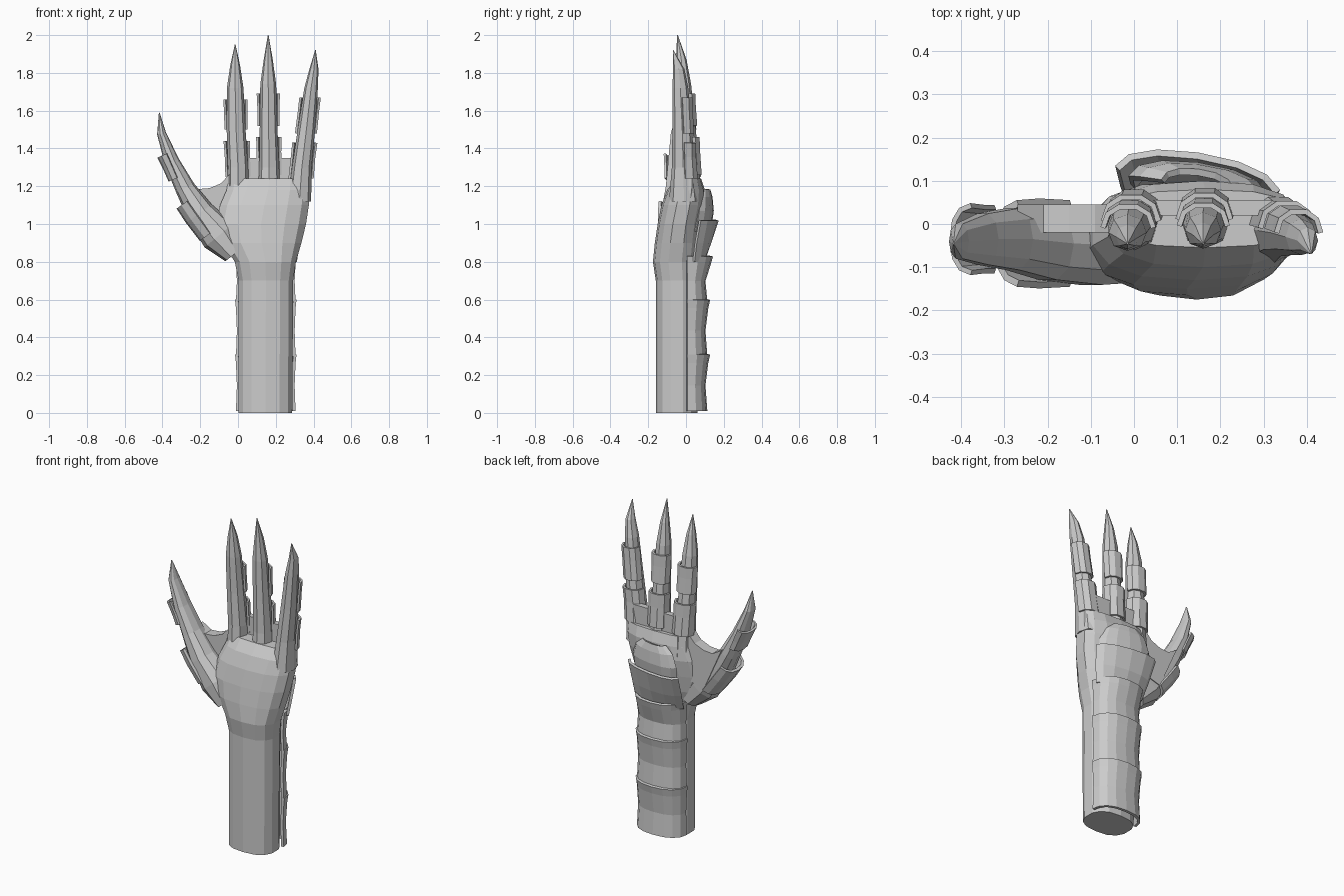
import bpy, bmesh
from math import cos, sin, radians, copysign
from mathutils import Vector

if "Cube" in bpy.data.objects:
    bpy.data.objects.remove(bpy.data.objects["Cube"], do_unlink=True)

grey = bpy.data.materials.new("plain_grey")
grey.use_nodes = True
grey.diffuse_color = (0.6, 0.6, 0.6, 1)
grey.node_tree.nodes["Principled BSDF"].inputs["Base Color"].default_value = (0.6, 0.6, 0.6, 1)


def finish(name, bm):
    bmesh.ops.recalc_face_normals(bm, faces=bm.faces)
    mesh = bpy.data.meshes.new(name)
    bm.to_mesh(mesh)
    bm.free()
    mesh.materials.append(grey)
    ob = bpy.data.objects.new(name, mesh)
    bpy.context.collection.objects.link(ob)
    return ob


def power(value, p):
    return copysign(abs(value) ** p, value)


def loft(name, rings, sides=10, p=1.0, shift=0.0):
    """Closed tube through rings of (centre, u axis, v axis)."""
    bm = bmesh.new()
    loops = []
    for c, u, v in rings:
        angles = [radians(360 * (i + shift) / sides) for i in range(sides)]
        loops.append([bm.verts.new(c + u * power(cos(a), p) + v * power(sin(a), p)) for a in angles])
    for a, b in zip(loops, loops[1:]):
        for i in range(sides):
            j = (i + 1) % sides
            bm.faces.new((a[i], a[j], b[j], b[i]))
    bm.faces.new(loops[0])
    bm.faces.new(loops[-1])
    return finish(name, bm)


def shell(name, rings, start, end, steps=6, thick=0.016, p=1.0):
    """Curved armour plate: an open arc swept through rings, then thickened."""
    bm = bmesh.new()
    loops = []
    for c, u, v in rings:
        angles = [radians(start + (end - start) * i / steps) for i in range(steps + 1)]
        loops.append([bm.verts.new(c + u * power(cos(a), p) + v * power(sin(a), p)) for a in angles])
    for a, b in zip(loops, loops[1:]):
        for i in range(steps):
            bm.faces.new((a[i], a[i + 1], b[i + 1], b[i]))
    ob = finish(name, bm)
    mod = ob.modifiers.new("thickness", "SOLIDIFY")
    mod.thickness = thick
    mod.offset = 0
    return ob


def slab(name, outline, y0, y1):
    """Front outline extruded along y."""
    bm = bmesh.new()
    face = bm.faces.new([bm.verts.new((x, y0, z)) for x, z in outline])
    new = bmesh.ops.extrude_face_region(bm, geom=[face])["geom"]
    bmesh.ops.translate(bm, verts=[g for g in new if isinstance(g, bmesh.types.BMVert)],
                        vec=(0, y1 - y0, 0))
    return finish(name, bm)


def flat_ring(z, x0, x1, y0, y1):
    return (Vector(((x0 + x1) / 2, (y0 + y1) / 2, z)),
            Vector(((x1 - x0) / 2, 0, 0)), Vector((0, (y1 - y0) / 2, 0)))


# Forearm and palm
loft("forearm_and_palm", [flat_ring(*r) for r in (
    (0, 0, 0.29, -0.16, 0.06),
    (0.7, 0, 0.295, -0.16, 0.06),
    (0.8, -0.02, 0.31, -0.175, 0.06),
    (0.9, -0.09, 0.34, -0.165, 0.07),
    (1.0, -0.12, 0.365, -0.15, 0.08),
    (1.1, -0.10, 0.38, -0.13, 0.1),
    (1.18, -0.065, 0.385, -0.1, 0.1),
    (1.24, -0.055, 0.385, -0.055, 0.08))], sides=14, p=0.8, shift=0.5)

# Webbing beside the thumb and between the fingers
slab("thumb_web", [(-0.27, 1.22), (-0.21, 1.185), (-0.15, 1.19), (-0.09, 1.215),
                   (-0.04, 1.27), (0.02, 1.0), (-0.15, 0.95)], -0.02, 0.045)
slab("finger_web", [(0, 1.2), (0, 1.35), (0.32, 1.35), (0.32, 1.2)], 0.02, 0.055)

# Fingers: sections of z, x, y, half width, half depth
FINGERS = {
    "index": ([(1.12, 0, 0.01, 0.058, 0.075), (1.3, 0, 0.005, 0.054, 0.06),
               (1.5, -0.01, -0.005, 0.05, 0.05), (1.72, -0.015, -0.02, 0.044, 0.042),
               (1.84, -0.015, -0.03, 0.026, 0.028), (1.95, -0.015, -0.045, 0.002, 0.002)],
              [(1.25, 1.44), (1.5, 1.66)]),
    "middle": ([(1.14, 0.165, 0.01, 0.06, 0.075), (1.3, 0.165, 0.01, 0.053, 0.06),
                (1.5, 0.162, 0, 0.047, 0.052), (1.74, 0.16, -0.015, 0.042, 0.042),
                (1.87, 0.16, -0.025, 0.024, 0.028), (2.0, 0.16, -0.045, 0.002, 0.002)],
               [(1.26, 1.46), (1.52, 1.69)]),
    "outer": ([(1.12, 0.325, -0.01, 0.062, 0.08), (1.3, 0.338, -0.015, 0.052, 0.06),
               (1.5, 0.362, -0.02, 0.046, 0.052), (1.72, 0.387, -0.03, 0.036, 0.042),
               (1.82, 0.402, -0.038, 0.024, 0.03), (1.92, 0.41, -0.068, 0.002, 0.002)],
              [(1.24, 1.43), (1.48, 1.67)]),
}


def section_at(sections, z):
    for a, b in zip(sections, sections[1:]):
        if a[0] <= z <= b[0]:
            t = (z - a[0]) / (b[0] - a[0])
            return [m + (n - m) * t for m, n in zip(a, b)]


def finger_ring(s, grow=0.0):
    z, x, y, rx, ry = s
    return Vector((x, y, z)), Vector((rx + grow, 0, 0)), Vector((0, ry + grow, 0))


for finger, (sections, plates) in FINGERS.items():
    loft(finger + "_finger", [finger_ring(s) for s in sections], sides=8, p=0.9)
    for k, (low, high) in enumerate(plates):
        rings = [finger_ring(section_at(sections, low + (high - low) * t), g)
                 for t, g in ((0, 0.006), (0.6, 0.009), (1, 0.013))]
        shell(f"{finger}_plate_{k + 1}", rings, 5, 175, steps=5, thick=0.012, p=0.85)

# Thumb: sections of x, y, z, half width, half depth, leaning outward
THUMB = [(-0.02, -0.05, 0.84, 0.06, 0.09), (-0.1, -0.05, 0.94, 0.1, 0.095),
         (-0.2, -0.045, 1.06, 0.075, 0.088), (-0.28, -0.035, 1.19, 0.053, 0.075),
         (-0.35, -0.035, 1.33, 0.04, 0.062), (-0.405, -0.04, 1.48, 0.024, 0.042),
         (-0.417, -0.045, 1.59, 0.002, 0.003)]


def thumb_ring(i, grow=0.0, slide=0.0):
    x, y, z, r, d = THUMB[i]
    before, after = THUMB[max(i - 1, 0)], THUMB[min(i + 1, len(THUMB) - 1)]
    t = (Vector(after[:3]) - Vector(before[:3]))
    t.y = 0
    t.normalize()
    return (Vector((x, y, z)) + t * slide, Vector((-t.z, 0, t.x)) * (r + grow),
            Vector((0, d + grow, 0)))


loft("thumb", [thumb_ring(i) for i in range(len(THUMB))], sides=10, p=0.9)
shell("thumb_plate_1", [thumb_ring(2, 0.006, -0.12), thumb_ring(2, 0.01),
                        thumb_ring(2, 0.006, 0.09)], -80, 80, p=0.8)
shell("thumb_plate_2", [thumb_ring(4, 0.012, -0.09), thumb_ring(4, 0.012, -0.03),
                        thumb_ring(4, 0.016, 0.05)], -85, 85, thick=0.012, p=0.8)


# Overlapping armour along the back of the arm, each flaring at its top
def arm_ring(z, y, half, depth, tilt=0.0, x=0.147):
    return Vector((x, y, z)), Vector((half, -tilt, 0)), Vector((0, depth, 0))


for k, (low, high) in enumerate(((0.01, 0.31), (0.3, 0.6), (0.59, 0.83))):
    extra = 0.015 if k == 2 else 0
    shell(f"arm_plate_{k + 1}", [
        arm_ring(low, 0.005, 0.15, 0.1),
        arm_ring(low + (high - low) * 0.45, 0.005, 0.145, 0.09),
        arm_ring(low + (high - low) * 0.85, 0.005, 0.15, 0.105 + extra),
        arm_ring(high, 0.005, 0.155, 0.115 + extra)], 0, 180, steps=8, p=0.85)

# Hand plates: a wide flared band, then a rounded knuckle cover
shell("hand_plate", [arm_ring(0.8, 0.03, 0.16, 0.06),
                     arm_ring(0.9, 0.055, 0.175, 0.07, 0.015),
                     arm_ring(1.02, 0.09, 0.187, 0.068, 0.028)], 8, 172, steps=6, p=0.9)
shell("knuckle_plate", [arm_ring(0.96, 0.06, 0.15, 0.06, 0.02),
                        arm_ring(1.07, 0.08, 0.155, 0.055, 0.02),
                        arm_ring(1.14, 0.085, 0.13, 0.045, 0.015),
                        arm_ring(1.18, 0.085, 0.08, 0.035, 0.01)], 5, 175, steps=6, p=0.9)
